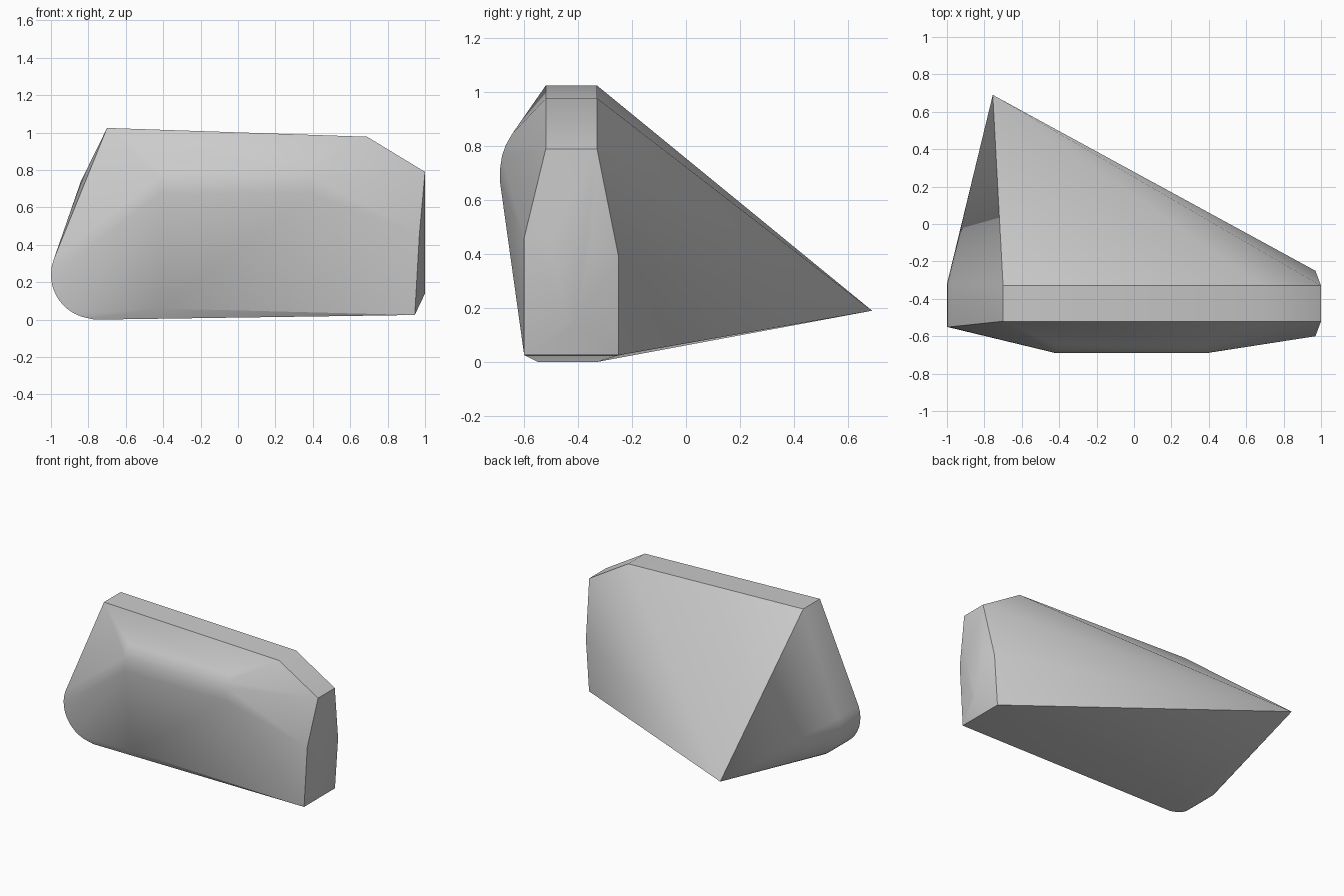
import bpy
import bmesh
from math import radians, sin, cos

cube = bpy.data.objects.get("Cube")
if cube:
    bpy.data.objects.remove(cube, do_unlink=True)

grey = bpy.data.materials.new("light grey")
grey.use_nodes = True
colour = (0.6, 0.6, 0.6, 1)
grey.diffuse_color = colour
grey.node_tree.nodes["Principled BSDF"].inputs["Base Color"].default_value = colour

points = []

# Narrow top ridge and the slope down to the left end
for x, z in ((-0.70, 1.025), (0.69, 0.978), (1.0, 0.79)):
    points += [(x, y, z) for y in (-0.52, -0.33)]

# Left end face: outer corners and the shallow bulge inside them
points += [(0.945, -0.60, 0.025), (0.945, -0.25, 0.025),
           (0.97, -0.60, 0.46), (0.97, -0.25, 0.39),
           (1.0, -0.44, 0.14), (1.0, -0.41, 0.14),
           (1.0, -0.50, 0.46), (1.0, -0.35, 0.45)]

# Rounded front bulge
for y, z in ((-0.645, 0.845), (-0.668, 0.805), (-0.682, 0.765),
             (-0.689, 0.72), (-0.69, 0.67)):
    points += [(-0.42, y, z), (0.39, y, z)]

# Lower front edge
points += [(-0.42, -0.604, 0.06), (-0.22, -0.604, 0.058)]

# Rounded lower corner at the right end
for i in range(13):
    a = radians(160 + i * 110 / 12)
    x, z = -0.765 + 0.235 * cos(a), 0.24 + 0.235 * sin(a)
    points += [(x, -0.55, z), (x, -0.32, z)]
points += [(-0.765, -0.55, 0), (-0.765, -0.33, 0), (-0.84, -0.42, 0.74)]

# Pointed back
points.append((-0.755, 0.69, 0.19))

# Wrap the points in one convex shell
bm = bmesh.new()
for p in points:
    bm.verts.new(p)
bmesh.ops.convex_hull(bm, input=bm.verts[:])
bmesh.ops.delete(bm, geom=[v for v in bm.verts if not v.link_faces], context='VERTS')
bmesh.ops.dissolve_limit(bm, angle_limit=radians(0.5), verts=bm.verts[:], edges=bm.edges[:])
bmesh.ops.recalc_face_normals(bm, faces=bm.faces[:])
mesh = bpy.data.meshes.new("wedge_shell")
bm.to_mesh(mesh)
bm.free()
mesh.materials.append(grey)
shell = bpy.data.objects.new("wedge_shell", mesh)
bpy.context.collection.objects.link(shell)

# Smooth the rounded parts and keep the hard edges
bpy.ops.object.select_all(action='DESELECT')
shell.select_set(True)
bpy.context.view_layer.objects.active = shell
bpy.ops.object.shade_smooth_by_angle(angle=radians(30))
